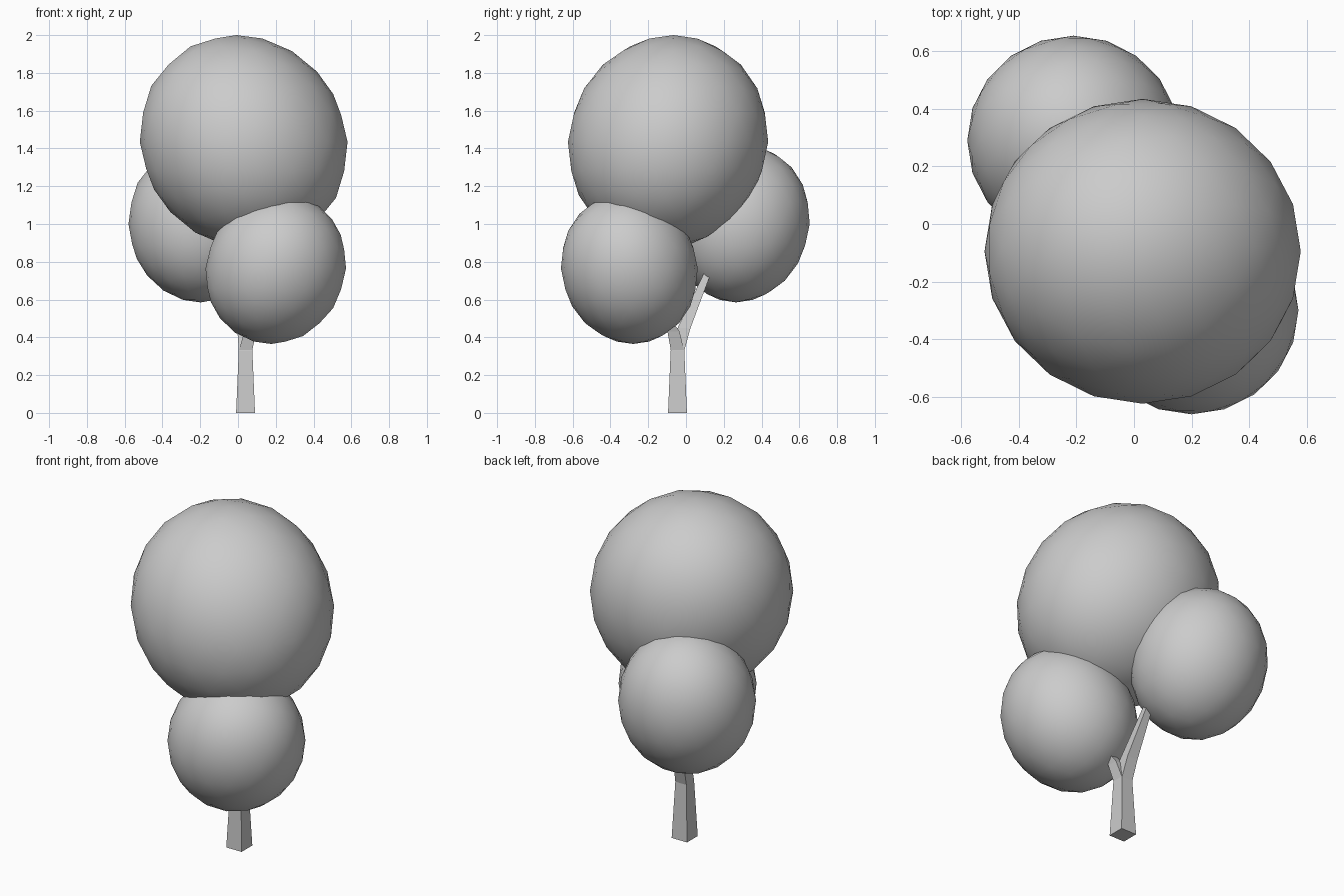
import bpy
import bmesh

if "Cube" in bpy.data.objects:
    bpy.data.objects.remove(bpy.data.objects["Cube"])


def finish(bm, name, smooth):
    bmesh.ops.recalc_face_normals(bm, faces=bm.faces)
    for f in bm.faces:
        f.smooth = smooth
    mesh = bpy.data.meshes.new(name)
    bm.to_mesh(mesh)
    bm.free()
    obj = bpy.data.objects.new(name, mesh)
    bpy.context.collection.objects.link(obj)
    return obj


def foliage(name, centre, radii, lean):
    """Smooth ellipsoid, sheared sideways with height."""
    bm = bmesh.new()
    bmesh.ops.create_icosphere(bm, subdivisions=3, radius=1)
    for v in bm.verts:
        z = v.co.z * radii[2]
        v.co = (centre[0] + v.co.x * radii[0] + lean[0] * z,
                centre[1] + v.co.y * radii[1] + lean[1] * z,
                centre[2] + z)
    return finish(bm, name, True)


def limb(name, sections):
    """Square-section limb lofted through (x, y, z, half width)."""
    bm = bmesh.new()
    rings = [[bm.verts.new((x + sx * h, y + sy * h, z))
              for sx, sy in ((-1, -1), (1, -1), (1, 1), (-1, 1))]
             for x, y, z, h in sections]
    for a, b in zip(rings, rings[1:]):
        for i in range(4):
            j = (i + 1) % 4
            bm.faces.new((a[i], a[j], b[j], b[i]))
    bm.faces.new(rings[0][::-1])
    bm.faces.new(rings[-1])
    return finish(bm, name, False)


# Three balls of leaves
foliage("crown_foliage", (0.03, -0.095, 1.435), (0.55, 0.53, 0.565), (-0.07, 0.05))
foliage("front_foliage", (0.20, -0.30, 0.765), (0.372, 0.362, 0.40), (0.06, -0.05))
foliage("back_foliage", (-0.21, 0.29, 1.0), (0.37, 0.365, 0.415), (-0.03, 0.06))

# Trunk running into the back branch, plus the front branch
limb("trunk", [(0.04, -0.045, 0, 0.05), (0.04, -0.045, 0.33, 0.036),
               (0.03, -0.01, 0.45, 0.034), (-0.005, 0.118, 0.75, 0.018)])
limb("front_branch", [(0.04, -0.045, 0.33, 0.035), (0.065, -0.066, 0.43, 0.032),
                      (0.12, -0.14, 0.56, 0.018)])
